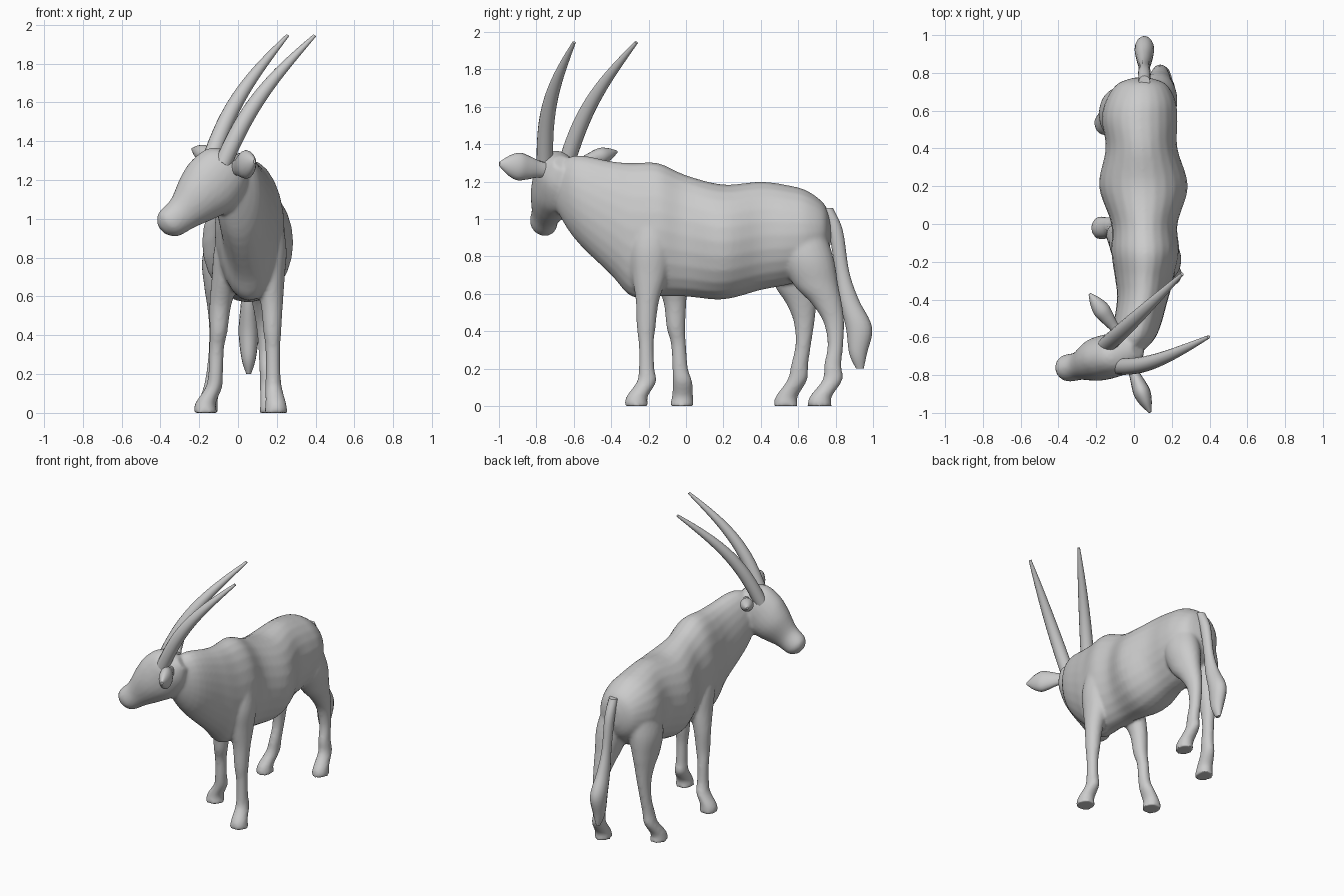
import bpy, bmesh, math
from mathutils import Vector

if "Cube" in bpy.data.objects:
    bpy.data.objects.remove(bpy.data.objects["Cube"])

X, Y, Z = Vector((1, 0, 0)), Vector((0, 1, 0)), Vector((0, 0, 1))


def frame(axis):
    """Horizontal side vector and matching up vector for a ring across the axis."""
    u = axis.cross(Z).normalized()
    return u, u.cross(axis).normalized()


def dense(rows, k=5):
    """Catmull-Rom resampling of ring rows."""
    out = []
    for i in range(len(rows) - 1):
        p = [rows[max(0, min(len(rows) - 1, i + j))] for j in (-1, 0, 1, 2)]
        for s in range(k):
            t = s / k
            out.append([0.5 * (2 * b + (c - a) * t + (2 * a - 5 * b + 4 * c - d) * t * t
                               + (3 * b - a - 3 * c + d) * t ** 3) for a, b, c, d in zip(*p)])
    return out + [list(rows[-1])]


def loft(name, rows, u, v, segs=24):
    """Skin elliptical rings; each row is x, y, z, half size along u, half size along v."""
    bm = bmesh.new()
    rings = []
    for x, y, z, a, b in dense(rows):
        a, b = max(a, 0.004), max(b, 0.004)
        rings.append([bm.verts.new(Vector((x, y, z)) + u * (a * math.cos(t)) + v * (b * math.sin(t)))
                      for t in (2 * math.pi * i / segs for i in range(segs))])
    for r, q in zip(rings, rings[1:]):
        for i in range(segs):
            j = (i + 1) % segs
            bm.faces.new((r[i], r[j], q[j], q[i]))
    bm.faces.new(rings[0])
    bm.faces.new(rings[-1])
    bmesh.ops.recalc_face_normals(bm, faces=bm.faces)
    for f in bm.faces:
        f.smooth = len(f.verts) == 4
    me = bpy.data.meshes.new(name)
    bm.to_mesh(me)
    bm.free()
    ob = bpy.data.objects.new(name, me)
    bpy.context.collection.objects.link(ob)
    return ob


def leg(name, hoof, top, swing, profile):
    """Leg from hoof to top; profile rows are height, blend, backward bend, half width, half depth."""
    rows = []
    for z, t, bend, a, b in profile:
        x, y = Vector(hoof).lerp(Vector(top), t)
        rows.append((x, y + bend * swing, z, a, b))
    return loft(name, rows, X, Y)


def horn(name, base, tip):
    """Tapered horn bowed forward between base and tip."""
    base, tip = Vector(base), Vector(tip)
    rows = []
    for t in (i / 6 for i in range(7)):
        p = base.lerp(tip, t) + Vector((-.05, -.05, .01)) * math.sin(math.pi * t)
        r = .045 * (1 - .8 * t ** 2.3)
        rows.append((*p, r, r))
    return loft(name, rows, *frame(tip - base), segs=16)


def ear(name, base, tip, thick, wide):
    """Flattened leaf from base to tip."""
    base, tip = Vector(base), Vector(tip)
    rows = [(*base.lerp(tip, i / 5), thick * s, wide * s)
            for i, s in enumerate((.5, .62, .85, 1, .72, .15))]
    return loft(name, rows, *frame(tip - base), segs=16)


# Torso and neck: y, top, bottom, centre x, half width
trunk = [(.775, .99, .87, .04, .04), (.74, 1.08, .78, .04, .13), (.65, 1.15, .69, .035, .185),
         (.55, 1.18, .65, .03, .2), (.4, 1.2, .62, .04, .19), (.2, 1.185, .57, .05, .235),
         (0, 1.235, .585, .055, .175), (-.15, 1.3, .585, .06, .18), (-.29, 1.3, .585, .055, .155),
         (-.4, 1.31, .7, .045, .135), (-.6, 1.34, .9, 0, .115), (-.72, 1.25, 1.1, -.05, .04)]
parts = [loft("body", [(x, y, (t + b) / 2, w, (t - b) / 2) for y, t, b, x, w in trunk], X, Z)]

# Head, turned towards -x
head = [(.02, -.66, 1.30, .05, .05), (-.05, -.68, 1.26, .105, .14), (-.13, -.70, 1.18, .118, .165),
        (-.205, -.72, 1.11, .112, .14), (-.285, -.75, 1.028, .076, .095),
        (-.36, -.765, .97, .07, .078), (-.395, -.772, .945, .025, .03)]
parts.append(loft("head", head, *frame(Vector((-.73, -.21, -.645)))))

# Legs with hooves
front = [(0, 0, 0, .061, .065), (.05, 0, .003, .053, .057), (.13, .25, .03, .043, .052),
         (.2, .31, .025, .038, .042), (.33, .34, .02, .038, .04), (.42, .4, .014, .046, .05),
         (.56, .46, .015, .057, .062), (.7, .64, .01, .075, .095),
         (.85, .82, 0, .092, .115), (1.04, 1, 0, .07, .09)]
hind = [(0, 0, 0, .056, .066), (.05, 0, .004, .05, .059), (.14, .2, .07, .042, .053),
        (.22, .3, .08, .038, .046), (.33, .4, .1, .038, .042), (.45, .48, .1, .045, .056),
        (.55, .53, .075, .06, .082), (.65, .58, .035, .08, .12),
        (.8, .7, .01, .103, .14), (1.0, 1, 0, .08, .12)]
parts += [leg("front_leg_left", (.195, -.265), (.15, -.17), 1, front),
          leg("front_leg_right", (-.167, -.022), (0, -.14), 1.1, front),
          leg("hind_leg_left", (.165, .715), (.11, .6), 1.3, hind),
          leg("hind_leg_right", (-.155, .535), (-.05, .59), .7, hind)]

# Blend torso, head and legs into one smooth skin
body = parts[0]
for ob in parts:
    ob.select_set(True)
bpy.context.view_layer.objects.active = body
bpy.ops.object.join()
remesh = body.modifiers.new("blend", 'REMESH')
remesh.mode, remesh.voxel_size, remesh.use_smooth_shade = 'VOXEL', .011, True
soft = body.modifiers.new("soften", 'SMOOTH')
soft.factor, soft.iterations = .5, 6

# Horns and ears
horn("horn_left", (-.08, -.755, 1.28), (.395, -.598, 1.945))
horn("horn_right", (-.15, -.645, 1.28), (.255, -.265, 1.945))
ear("ear_left", (-.02, -.74, 1.26), (.085, -.998, 1.295), .045, .074)
ear("ear_right", (-.08, -.58, 1.3), (-.235, -.37, 1.36), .045, .045)

# Tail with hanging tuft: y, z, half width, half depth
tail = [(.755, 1.06, .03, .03), (.8, .94, .033, .038), (.835, .72, .03, .037), (.87, .57, .04, .053),
        (.925, .42, .052, .07), (.92, .28, .037, .047), (.93, .2, .012, .02)]
loft("tail", [(.055, *row) for row in tail], X, Y, segs=16)
